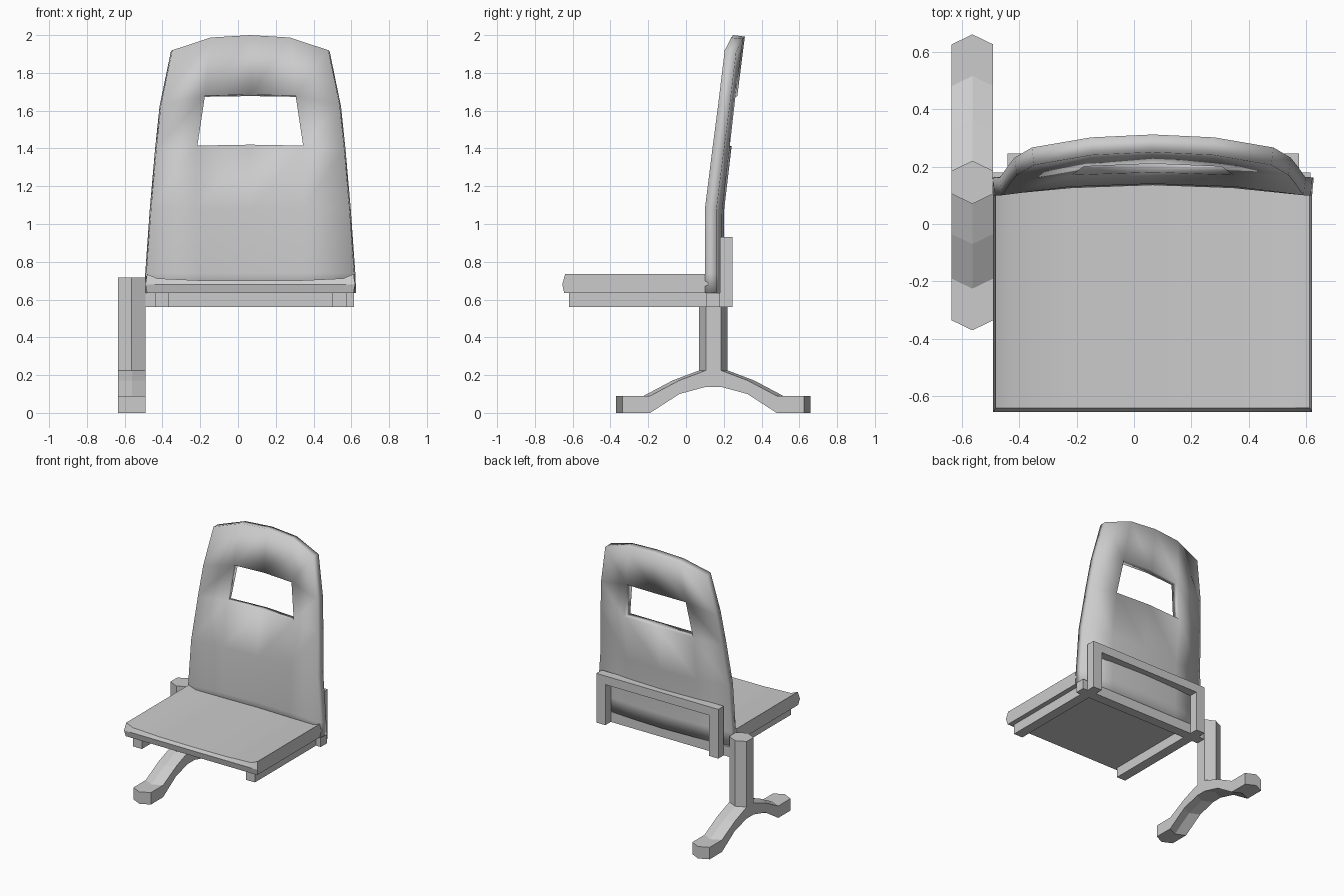
import bpy, bmesh, math

if "Cube" in bpy.data.objects:
    bpy.data.objects.remove(bpy.data.objects["Cube"])

CX = 0.065          # centre line of seat and backrest
POST_X, POST_Y = -0.5625, 0.145


def make(name, verts, faces, smooth=False):
    me = bpy.data.meshes.new(name)
    me.from_pydata(verts, [], faces)
    ob = bpy.data.objects.new(name, me)
    bpy.context.collection.objects.link(ob)
    bm = bmesh.new()
    bm.from_mesh(me)
    if name != "backrest":
        bmesh.ops.recalc_face_normals(bm, faces=bm.faces)
    bm.to_mesh(me)
    bm.free()
    if smooth:
        bpy.context.view_layer.objects.active = ob
        ob.select_set(True)
        bpy.ops.object.shade_smooth_by_angle(angle=math.radians(30))
        ob.select_set(False)
    return ob


def loft(name, rings, smooth=False):
    n = len(rings[0])
    verts = [v for r in rings for v in r]
    faces = [(k * n + i, k * n + (i + 1) % n, (k + 1) * n + (i + 1) % n, (k + 1) * n + i)
             for k in range(len(rings) - 1) for i in range(n)]
    faces += [tuple(range(n)), tuple(range(len(verts) - n, len(verts)))]
    return make(name, verts, faces, smooth)


def box(name, x0, x1, y0, y1, z0, z1):
    ring = [(x0, y0), (x1, y0), (x1, y1), (x0, y1)]
    return loft(name, [[(x, y, z) for x, y in ring] for z in (z0, z1)])


# Seat: side profile lofted across the width, raised at the edges
rings = []
for hx, top in ((-0.555, 0.735), (-0.5, 0.712), (-0.28, 0.702), (0, 0.70),
                (0.28, 0.702), (0.5, 0.712), (0.555, 0.735)):
    bx = hx * 0.985
    rings.append([(CX + bx, -0.64, top), (CX + hx, -0.655, 0.68), (CX + bx, -0.645, 0.635),
                  (CX + bx, 0.16, 0.635), (CX + hx, 0.16, 0.68), (CX + bx, 0.16, top)])
loft("seat", rings, True)

# Backrest: curved sheet with a handle opening, then thickened
# row: half width, mid half width, centre y, edge y drop, z at edge / mid / centre
rows = [(0.555, 0.28, 0.135, 0.035, 0.635, 0.635, 0.635),
        (0.55, 0.28, 0.135, 0.035, 0.74, 0.74, 0.74),
        (0.525, 0.285, 0.14, 0.04, 1.08, 1.08, 1.08),
        (0.497, 0.28, 0.18, 0.04, 1.40, 1.415, 1.42),
        (0.473, 0.24, 0.21, 0.04, 1.63, 1.68, 1.685),
        (0.413, 0.21, 0.25, 0.045, 1.92, 1.987, 2.0)]
verts = []
for w, m, y, d, ze, zm, zc in rows:
    verts += [(CX - w, y - d, ze), (CX - m, y - 0.01, zm), (CX, y, zc),
              (CX + m, y - 0.01, zm), (CX + w, y - d, ze)]
faces = [(r * 5 + c, r * 5 + c + 1, r * 5 + c + 6, r * 5 + c + 5)
         for r in range(5) for c in range(4) if not (r == 3 and c in (1, 2))]
back = make("backrest", verts, faces, True)
sol = back.modifiers.new("thickness", 'SOLIDIFY')
sol.thickness = 0.062
sol.offset = -1
sol.use_even_offset = True

# Support frame: seat rails, rear uprights, top bar and cross bar
for side, x in (("left", -0.44), ("right", 0.50)):
    box(side + "_seat_rail", x, x + 0.075, -0.62, 0.245, 0.56, 0.635)
    box(side + "_rear_upright", x, x + 0.075, 0.18, 0.245, 0.56, 0.93)
box("rear_top_bar", -0.44, 0.575, 0.18, 0.245, 0.865, 0.93)
box("cross_bar", POST_X, 0.615, 0.105, 0.18, 0.56, 0.635)

# Hexagonal post
hexa = [(0, 0.075), (0.0725, 0.04), (0.0725, -0.04), (0, -0.075), (-0.0725, -0.04), (-0.0725, 0.04)]
loft("post", [[(POST_X + x, POST_Y + y, z) for x, y in hexa] for z in (0.15, 0.718)])

# Arched foot with pointed ends; distance from post, top z, bottom z
half = [(0.48, 0.09, 0.0), (0.335, 0.09, 0.0), (0.18, 0.172, 0.10), (0.04, 0.225, 0.138)]
rings = []
for s, stations in ((-1, half), (1, half[::-1])):
    for d, zt, zb in stations:
        y, yc = POST_Y + s * d, POST_Y + s * (d + 0.035)
        rings.append([(POST_X - 0.0725, y, zt), (POST_X, yc, zt), (POST_X + 0.0725, y, zt),
                      (POST_X + 0.0725, y, zb), (POST_X, yc, zb), (POST_X - 0.0725, y, zb)])
loft("foot", rings)
